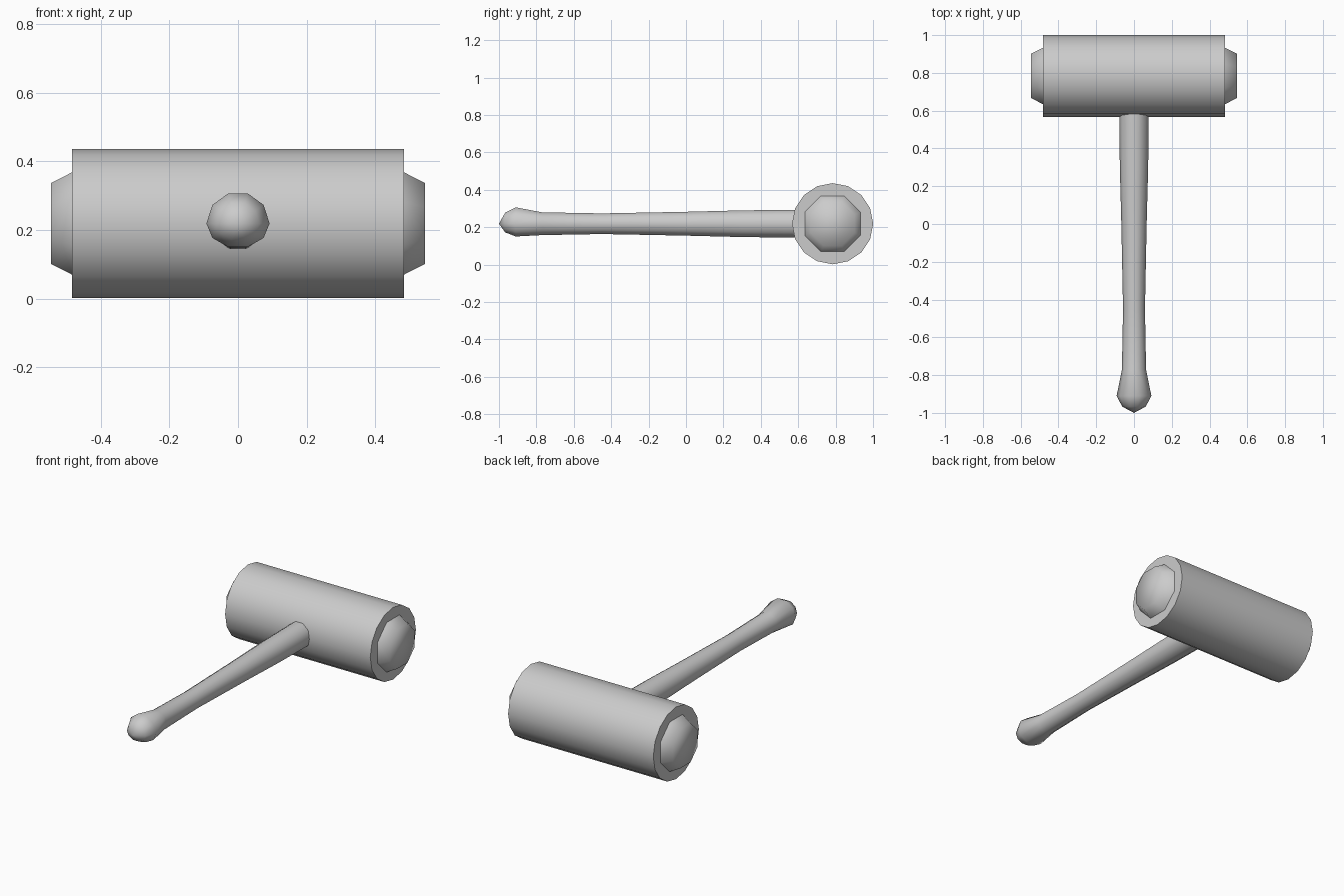
import bpy, bmesh
from math import sin, cos, pi, radians
from mathutils import Vector

cube = bpy.data.objects.get("Cube")
if cube:
    bpy.data.objects.remove(cube, do_unlink=True)

grey = bpy.data.materials.new("plain grey")
grey.use_nodes = True
colour = (0.6, 0.6, 0.6, 1)
grey.diffuse_color = colour
grey.node_tree.nodes["Principled BSDF"].inputs["Base Color"].default_value = colour

HEAD_Y, HEAD_Z = 0.784, 0.219


def lathe(name, stations, sides, place, phase=0.0, start=True, end=True, sharp=None):
    """Skin rings of (position, radius); place maps (position, u, v) to a point."""
    bm = bmesh.new()
    rings = []
    for pos, r in stations:
        if r == 0:
            rings.append([bm.verts.new(place(pos, 0, 0))])
            continue
        angles = [phase + 2 * pi * i / sides for i in range(sides)]
        rings.append([bm.verts.new(place(pos, r * cos(a), r * sin(a))) for a in angles])
    for a, b in zip(rings, rings[1:]):
        for i in range(sides):
            j = (i + 1) % sides
            if len(a) == 1:
                bm.faces.new((a[0], b[j], b[i]))
            else:
                bm.faces.new((a[i], a[j], b[j], b[i]))
    for ring, wanted in ((rings[0], start), (rings[-1], end)):
        if wanted and len(ring) > 1:
            bm.faces.new(ring)
    bmesh.ops.recalc_face_normals(bm, faces=bm.faces)
    mesh = bpy.data.meshes.new(name)
    bm.to_mesh(mesh)
    bm.free()
    mesh.materials.append(grey)
    obj = bpy.data.objects.new(name, mesh)
    bpy.context.collection.objects.link(obj)
    bpy.ops.object.select_all(action="DESELECT")
    obj.select_set(True)
    bpy.context.view_layer.objects.active = obj
    if sharp:
        bpy.ops.object.shade_smooth_by_angle(angle=radians(sharp))
    else:
        bpy.ops.object.shade_smooth()
    return obj


def along_x(pos, u, v):
    return Vector((pos, HEAD_Y + u, HEAD_Z + v))


def along_y(pos, u, v):
    # The underside of the knob is flatter than its top
    if pos < -0.85 and v < 0:
        v *= 0.78
    return Vector((u, pos, 0.219 + v))


# Heavy cylindrical head
lathe("mallet_head", [(-0.483, 0.217), (0.483, 0.217)], 16, along_x, sharp=30)

# Tapered striking faces, one at each end
for side, label in ((1, "left"), (-1, "right")):
    lathe(label + "_striking_face", [(side * 0.48, 0.163), (side * 0.545, 0.127)],
          8, along_x, phase=pi / 8, start=False)

# Handle, swelling into a knob at the grip end
lathe("handle", [(-1.0, 0), (-0.967, 0.062), (-0.91, 0.092), (-0.77, 0.064),
                 (-0.45, 0.058), (0.0, 0.067), (0.3, 0.075), (0.65, 0.079)],
      10, along_y, end=False)
